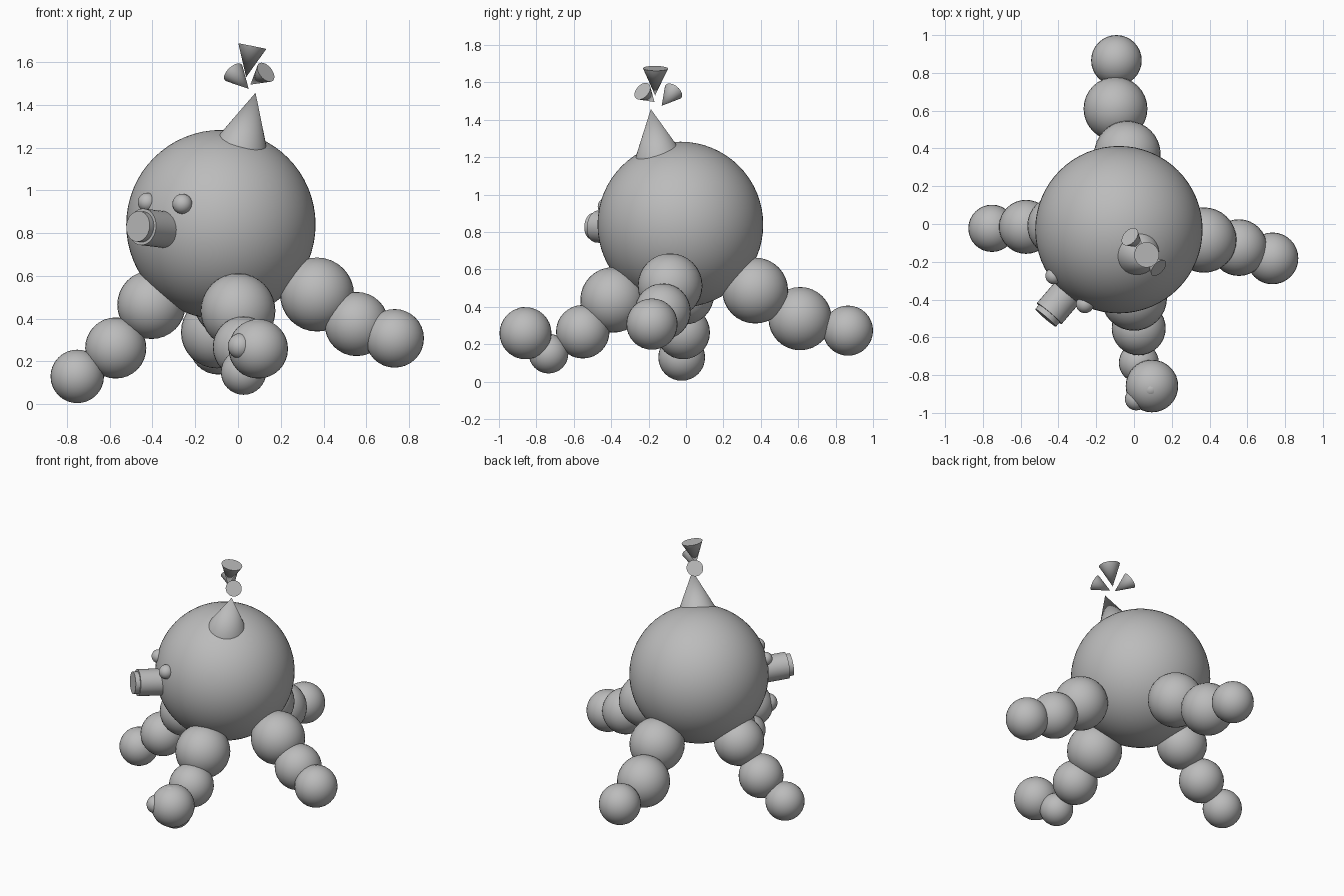
import bpy
from mathutils import Vector

cube = bpy.data.objects.get("Cube")
if cube:
    bpy.data.objects.remove(cube, do_unlink=True)

# Single grey clay colour
grey = bpy.data.materials.new("clay_grey")
grey.use_nodes = True
colour = (0.5, 0.5, 0.5, 1)
grey.diffuse_color = colour
grey.node_tree.nodes["Principled BSDF"].inputs["Base Color"].default_value = colour


def finish(name):
    obj = bpy.context.object
    obj.name = name
    obj.data.materials.append(grey)
    bpy.ops.object.shade_smooth_by_angle()
    return obj


def ball(name, centre, radius, segments=32):
    bpy.ops.mesh.primitive_uv_sphere_add(
        segments=segments, ring_count=segments // 2, radius=radius, location=centre)
    return finish(name)


def taper(name, start, end, start_radius, end_radius=0.0):
    """Cone or cylinder running from one point to another."""
    start, end = Vector(start), Vector(end)
    axis = end - start
    bpy.ops.mesh.primitive_cone_add(
        vertices=32, radius1=start_radius, radius2=end_radius, depth=axis.length,
        location=(start + end) / 2, rotation=axis.to_track_quat('Z', 'Y').to_euler())
    return finish(name)


# Round body
ball("body", (-0.08, -0.03, 0.84), 0.443, 64)

# Legs: chains of balls from hip to foot
legs = {
    "right_leg": [((-0.405, -0.01, 0.465), 0.16), ((-0.572, -0.015, 0.263), 0.143),
                  ((-0.752, -0.023, 0.13), 0.125)],
    "left_leg": [((0.37, -0.085, 0.513), 0.173), ((0.555, -0.125, 0.375), 0.15),
                 ((0.733, -0.182, 0.308), 0.137)],
    "back_leg": [((-0.035, 0.37, 0.487), 0.176), ((-0.098, 0.61, 0.337), 0.169),
                 ((-0.093, 0.866, 0.273), 0.134)],
    "front_leg": [((0.0, -0.39, 0.437), 0.175), ((0.025, -0.552, 0.267), 0.143),
                  ((0.026, -0.735, 0.15), 0.106)],
}
for leg, joints in legs.items():
    for part, (centre, radius) in zip(("hip", "knee", "foot"), joints):
        ball(f"{leg}_{part}", centre, radius)

# Ball held on the front foot, with two small bumps
ball("held_ball", (0.095, -0.858, 0.259), 0.139)
ball("held_ball_side_bump", (0.012, -0.927, 0.272), 0.06, 24)
ball("held_ball_top_bump", (0.09, -0.873, 0.347), 0.052, 24)

# Snout: barrel with a narrower tip
tip = Vector((-0.468, -0.497, 0.832))
aim = Vector((-0.65, -0.76, 0.08)).normalized()
taper("snout_barrel", tip - aim * 0.28, tip - aim * 0.03, 0.086, 0.086)
taper("snout_tip", tip - aim * 0.1, tip, 0.072, 0.072)

# Eyes
ball("right_eye", (-0.425, -0.275, 0.945), 0.044, 24)
ball("left_eye", (-0.26, -0.425, 0.937), 0.047, 24)

# Pointed hat
taper("hat", (0.02, -0.15, 1.22), (0.082, -0.188, 1.457), 0.12)

# Propeller: three cones pointing at a shared hub
taper("propeller_top", (0.067, -0.163, 1.675), (0.038, -0.165, 1.53), 0.067)
taper("propeller_back", (-0.022, -0.067, 1.552), (0.05, -0.13, 1.475), 0.054)
taper("propeller_front", (0.13, -0.233, 1.553), (0.058, -0.168, 1.495), 0.052)
